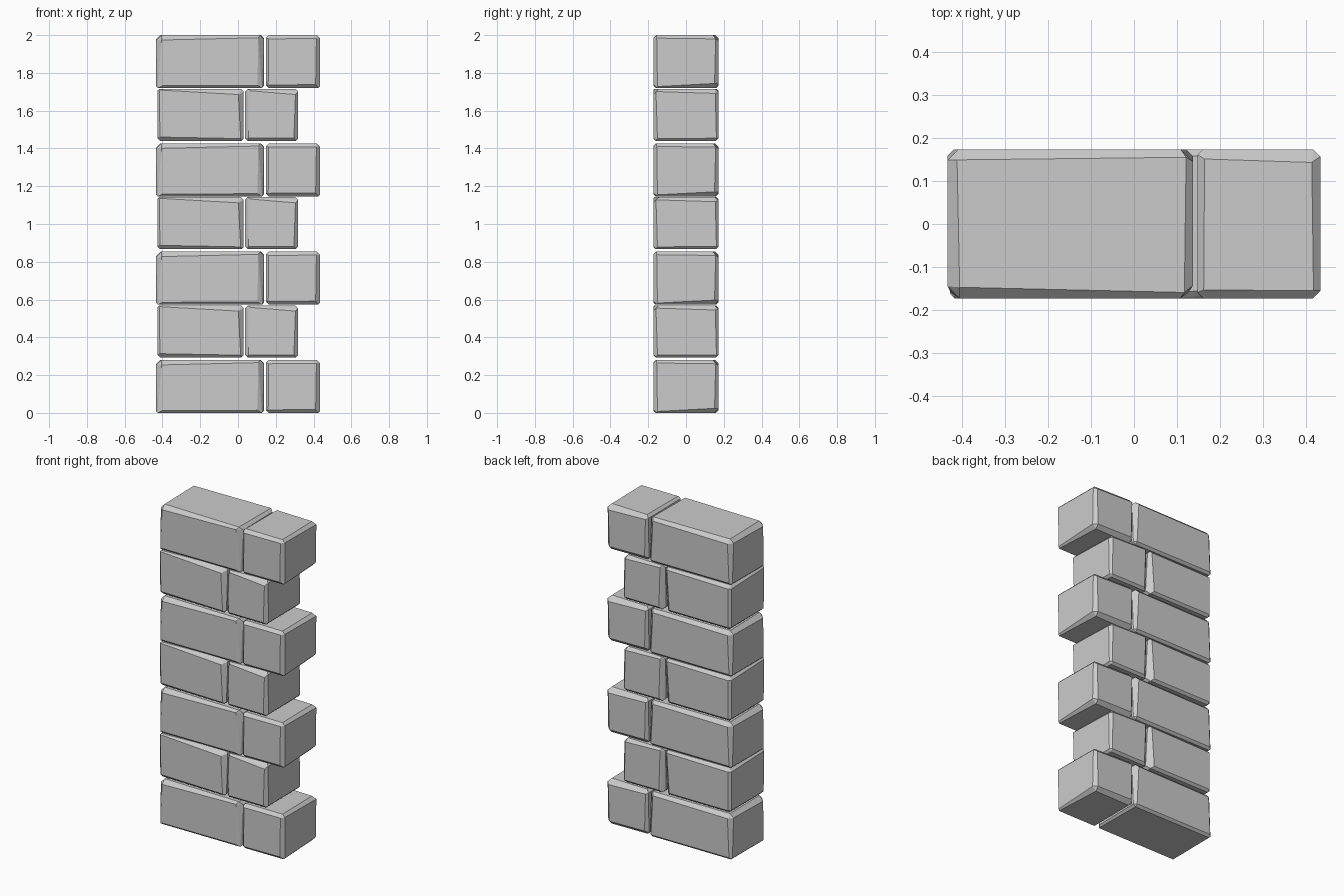
import bpy, bmesh
from itertools import product

if "Cube" in bpy.data.objects:
    bpy.data.objects.remove(bpy.data.objects["Cube"])


# Box with a tapered flat chamfer on each edge. Edge keys: axis the edge runs along,
# then the sides it lies on along the other two axes; values are widths at low and high end.
def stone_mesh(name, lo, hi, edges, default=(0.014, 0.014)):
    bm = bmesh.new()
    for side in product((0, 1), repeat=3):
        corner = [(lo, hi)[side[i]][i] for i in range(3)]

        def width(axis):
            key = "xyz"[axis] + "".join("-+"[side[i]] for i in range(3) if i != axis)
            return edges.get(key, default)[side[axis]]

        for face in range(3):
            p = corner[:]
            for move in range(3):
                if move != face:
                    edge_axis = 3 - face - move
                    p[move] += width(edge_axis) * (-1 if side[move] else 1)
            bm.verts.new(p)
    bmesh.ops.convex_hull(bm, input=bm.verts[:])
    bmesh.ops.dissolve_limit(bm, angle_limit=0.01, verts=bm.verts[:], edges=bm.edges[:])
    bmesh.ops.recalc_face_normals(bm, faces=bm.faces[:])
    me = bpy.data.meshes.new(name)
    bm.to_mesh(me)
    bm.free()
    return me


Y = 0.173
# Stones of the wide courses
wide_long = stone_mesh("wide_long_stone", (-0.433, -Y, 0), (0.137, Y, 0.28), {
    "x-+": (0.026, 0.014), "x++": (0.024, 0.018), "y-+": (0.028, 0.022),
    "y++": (0.02, 0.016), "z--": (0.033, 0.028), "z-+": (0.014, 0.025),
    "z+-": (0.034, 0.03), "z++": (0.015, 0.028), "y--": (0.008, 0.01),
    "x--": (0.012, 0.014), "y+-": (0.01, 0.014)})
wide_short = stone_mesh("wide_short_stone", (0.148, -Y, 0), (0.433, Y, 0.28), {
    "x-+": (0.02, 0.018), "x++": (0.022, 0.03), "y-+": (0.014, 0.016),
    "y++": (0.016, 0.02), "z--": (0.012, 0.014), "z-+": (0.018, 0.012),
    "z+-": (0.022, 0.018), "z++": (0.022, 0.016), "y+-": (0.008, 0.024),
    "x--": (0.016, 0.018), "x+-": (0.026, 0.022)})
# Stones of the narrow courses
narrow_long = stone_mesh("narrow_long_stone", (-0.427, -Y, 0), (0.03, Y, 0.275), {
    "x-+": (0.006, 0.03), "x++": (0.02, 0.014), "y-+": (0.01, 0.02),
    "z+-": (0.016, 0.028), "z++": (0.035, 0.018), "z--": (0.014, 0.01),
    "x--": (0.02, 0.012), "y+-": (0.012, 0.02)})
narrow_short = stone_mesh("narrow_short_stone", (0.037, -Y, 0), (0.318, Y, 0.275), {
    "x-+": (0.01, 0.03), "x++": (0.012, 0.02), "y++": (0.014, 0.024),
    "z--": (0.018, 0.03), "z-+": (0.03, 0.022), "z+-": (0.022, 0.014),
    "z++": (0.012, 0.018), "y+-": (0.012, 0.014)})

# Seven alternating courses
for row in range(7):
    pair = (narrow_long, narrow_short) if row % 2 else (wide_long, wide_short)
    z = row * 1.72 / 6 + (0.007 if row % 2 else 0)
    for me in pair:
        ob = bpy.data.objects.new(f"{me.name}_{row + 1}", me)
        ob.location.z = z
        bpy.context.collection.objects.link(ob)
